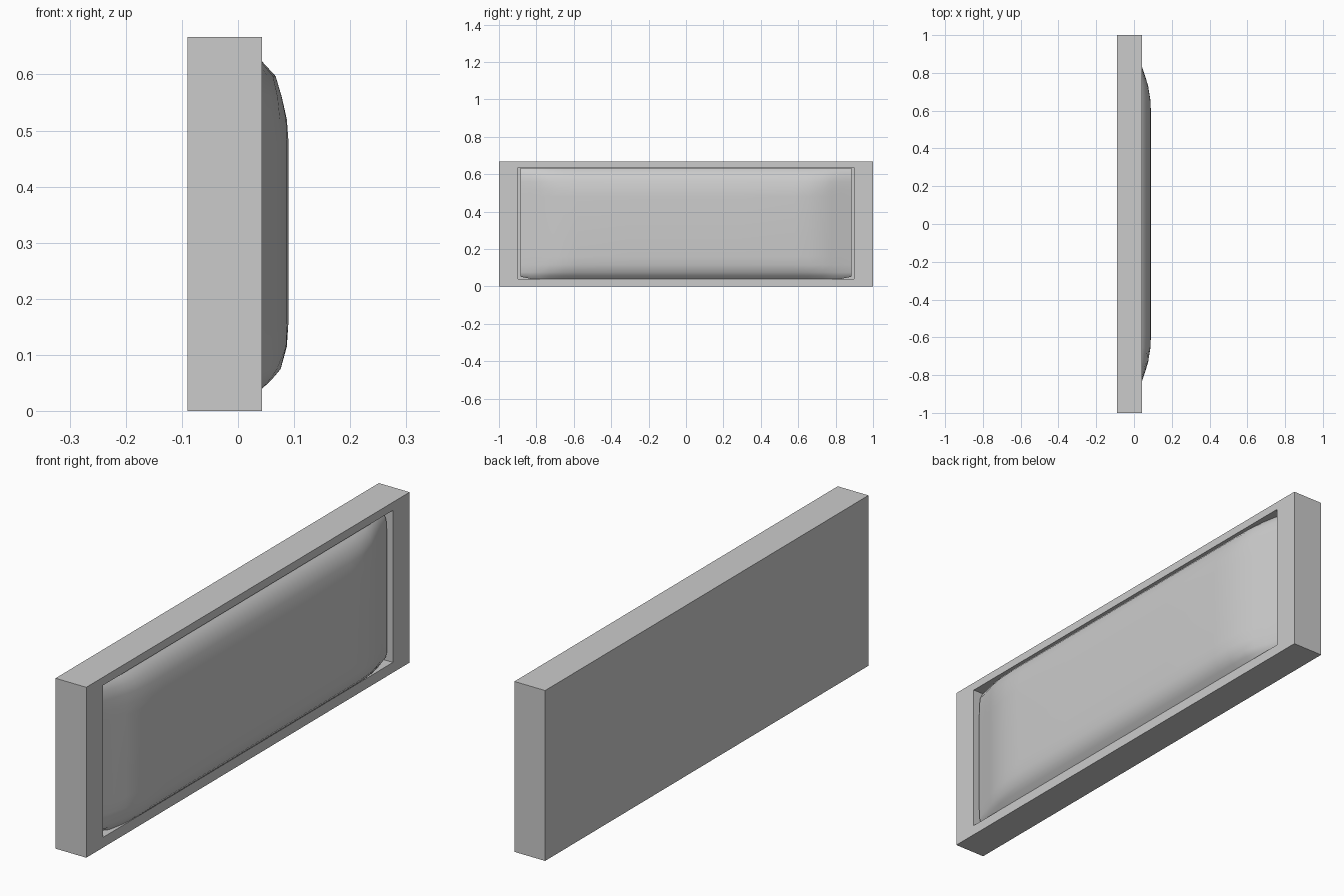
import bpy, bmesh, math

if "Cube" in bpy.data.objects:
    bpy.data.objects.remove(bpy.data.objects["Cube"])

FLOOR = -0.03      # depth of the recess floor


def finish(bm, name):
    bmesh.ops.recalc_face_normals(bm, faces=bm.faces)
    mesh = bpy.data.meshes.new(name)
    bm.to_mesh(mesh)
    bm.free()
    ob = bpy.data.objects.new(name, mesh)
    bpy.context.collection.objects.link(ob)
    return ob


# frame: slab with a rectangular recess in its +x face
bm = bmesh.new()
bmesh.ops.create_cube(bm, size=1)
for v in bm.verts:
    v.co = (0.043 if v.co.x > 0 else -0.09, v.co.y * 2, 0.667 if v.co.z > 0 else 0)
bm.faces.ensure_lookup_table()
front = max(bm.faces, key=lambda f: f.calc_center_median().x)
bmesh.ops.inset_individual(bm, faces=[front], thickness=0.03)
for v in front.verts:
    v.co.y = math.copysign(0.897, v.co.y)
    v.co.z = 0.635 if v.co.z > 0.33 else 0.04
ext = bmesh.ops.extrude_discrete_faces(bm, faces=[front])
for v in ext["faces"][0].verts:
    v.co.x = FLOOR
finish(bm, "frame")

# cushion: domed pad, (position, drop below the crown) across its height and length
height = [(0.04, 0.047), (0.056, 0.03), (0.075, 0.014), (0.115, 0.003), (0.16, 0),
          (0.32, 0), (0.48, 0), (0.52, 0.003), (0.56, 0.012), (0.597, 0.023),
          (0.622, 0.046), (0.634, 0.06)]
half = [(0.3, 0), (0.58, 0), (0.655, 0.003), (0.73, 0.015), (0.78, 0.03),
        (0.83, 0.047), (0.885, 0.064)]
length = [(-y, d) for y, d in reversed(half)] + [(0, 0)] + half

bm = bmesh.new()
grid = []
for y, dy in length:
    column = []
    for z, dz in height:
        # softened lower corners
        lift = 0.012 if z == 0.04 and abs(y) > 0.85 else 0
        column.append(bm.verts.new((0.09 - math.hypot(dy, dz), y, z + lift)))
    grid.append(column)
for a, b in zip(grid, grid[1:]):
    for i in range(len(height) - 1):
        bm.faces.new((a[i], b[i], b[i + 1], a[i + 1]))

# cushion sides down to the recess floor
rim = [e for e in bm.edges if e.is_boundary]
ext = bmesh.ops.extrude_edge_only(bm, edges=rim)
for v in ext["geom"]:
    if isinstance(v, bmesh.types.BMVert):
        v.co.x = FLOOR
cushion = finish(bm, "cushion")

bpy.context.view_layer.objects.active = cushion
cushion.select_set(True)
bpy.ops.object.shade_smooth_by_angle(angle=math.radians(40))
